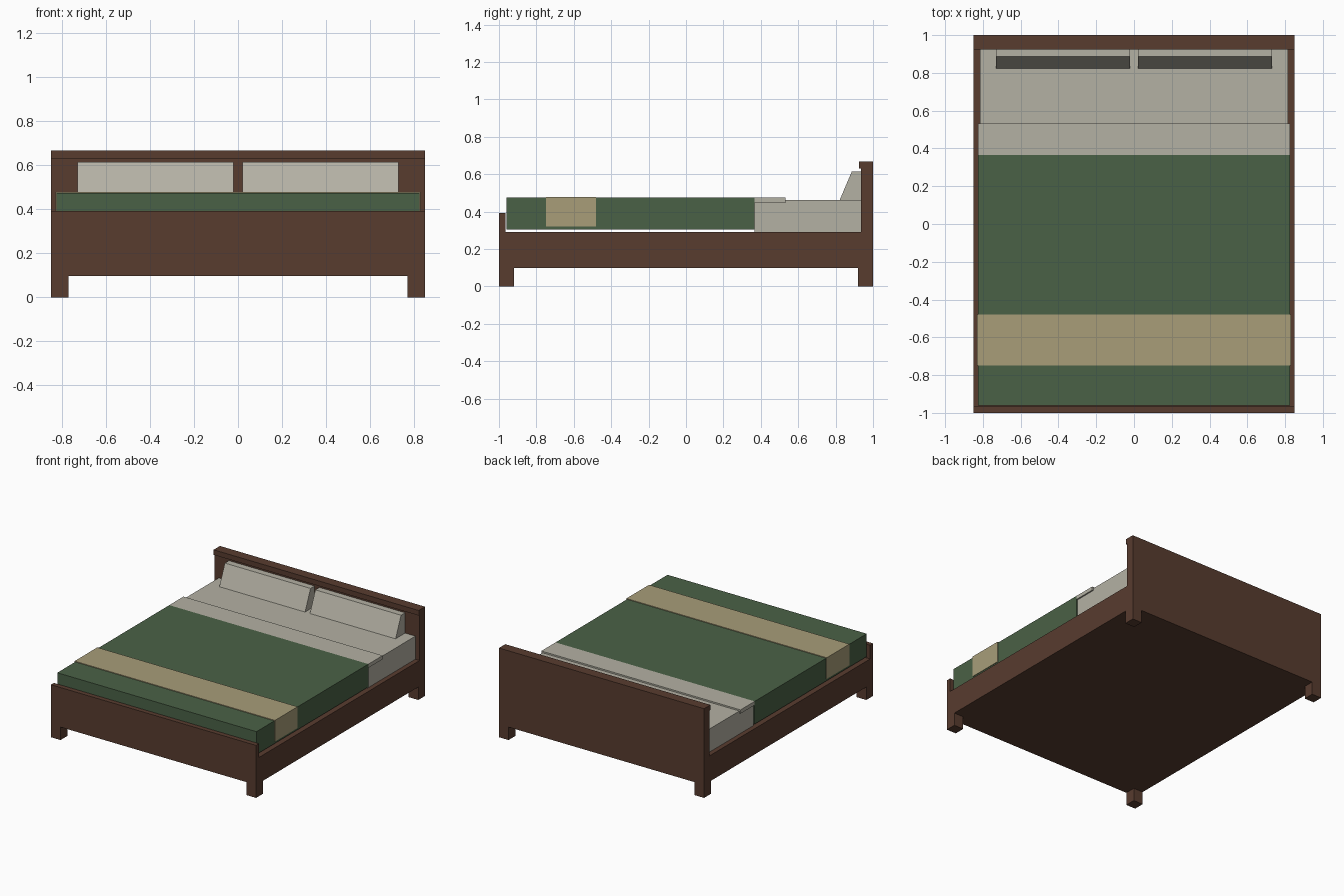
import bpy, bmesh

if "Cube" in bpy.data.objects:
    bpy.data.objects.remove(bpy.data.objects["Cube"])


def material(name, rgb):
    # sRGB 0-255 to linear colour
    lin = [((c / 255 + 0.055) / 1.055) ** 2.4 for c in rgb]
    m = bpy.data.materials.new(name)
    m.diffuse_color = (*lin, 1)
    m.use_nodes = True
    m.node_tree.nodes["Principled BSDF"].inputs["Base Color"].default_value = m.diffuse_color
    return m


wood = material("dark wood", (88, 60, 47))
linen = material("off-white linen", (180, 177, 164))
green = material("green blanket", (74, 97, 70))
tan = material("tan throw", (168, 157, 121))


def prism(name, x0, x1, profile, mat):
    # Extrude a (y, z) profile along x
    bm = bmesh.new()
    face = bm.faces.new([bm.verts.new((x0, y, z)) for y, z in profile])
    ext = bmesh.ops.extrude_face_region(bm, geom=[face])
    moved = [g for g in ext["geom"] if isinstance(g, bmesh.types.BMVert)]
    bmesh.ops.translate(bm, vec=(x1 - x0, 0, 0), verts=moved)
    bmesh.ops.recalc_face_normals(bm, faces=bm.faces)
    mesh = bpy.data.meshes.new(name)
    bm.to_mesh(mesh)
    bm.free()
    mesh.materials.append(mat)
    ob = bpy.data.objects.new(name, mesh)
    bpy.context.collection.objects.link(ob)
    return ob


def box(name, x0, x1, y0, y1, z0, z1, mat):
    return prism(name, x0, x1, [(y0, z0), (y1, z0), (y1, z1), (y0, z1)], mat)


# Wooden frame
box("bed_base", -0.85, 0.85, -0.965, 0.935, 0.097, 0.29, wood)
box("footboard", -0.85, 0.85, -1.0, -0.965, 0.097, 0.393, wood)
box("headboard", -0.85, 0.85, 0.935, 1.0, 0.097, 0.63, wood)
box("headboard_cap", -0.85, 0.85, 0.925, 1.0, 0.63, 0.668, wood)

# Four legs
for side, x in (("left", -0.85), ("right", 0.77)):
    box("front_leg_" + side, x, x + 0.08, -1.0, -0.92, 0, 0.097, wood)
    box("back_leg_" + side, x, x + 0.08, 0.92, 1.0, 0, 0.097, wood)

# Bedding: exposed mattress, floating blanket, folded sheet edge
box("mattress", -0.815, 0.815, 0.365, 0.935, 0.29, 0.463, linen)
box("blanket", -0.825, 0.825, -0.96, 0.365, 0.303, 0.474, green)
box("sheet_fold", -0.825, 0.825, 0.365, 0.533, 0.446, 0.474, linen)

# Throw draped over the top and both sides of the blanket
box("throw", -0.83, 0.83, -0.748, -0.48, 0.32, 0.479, tan)

# Wedge pillows leaning on the headboard
for side, x in (("left", -0.73), ("right", 0.02)):
    prism("pillow_" + side, x, x + 0.71,
          [(0.822, 0.463), (0.935, 0.463), (0.935, 0.615), (0.887, 0.615)], linen)
